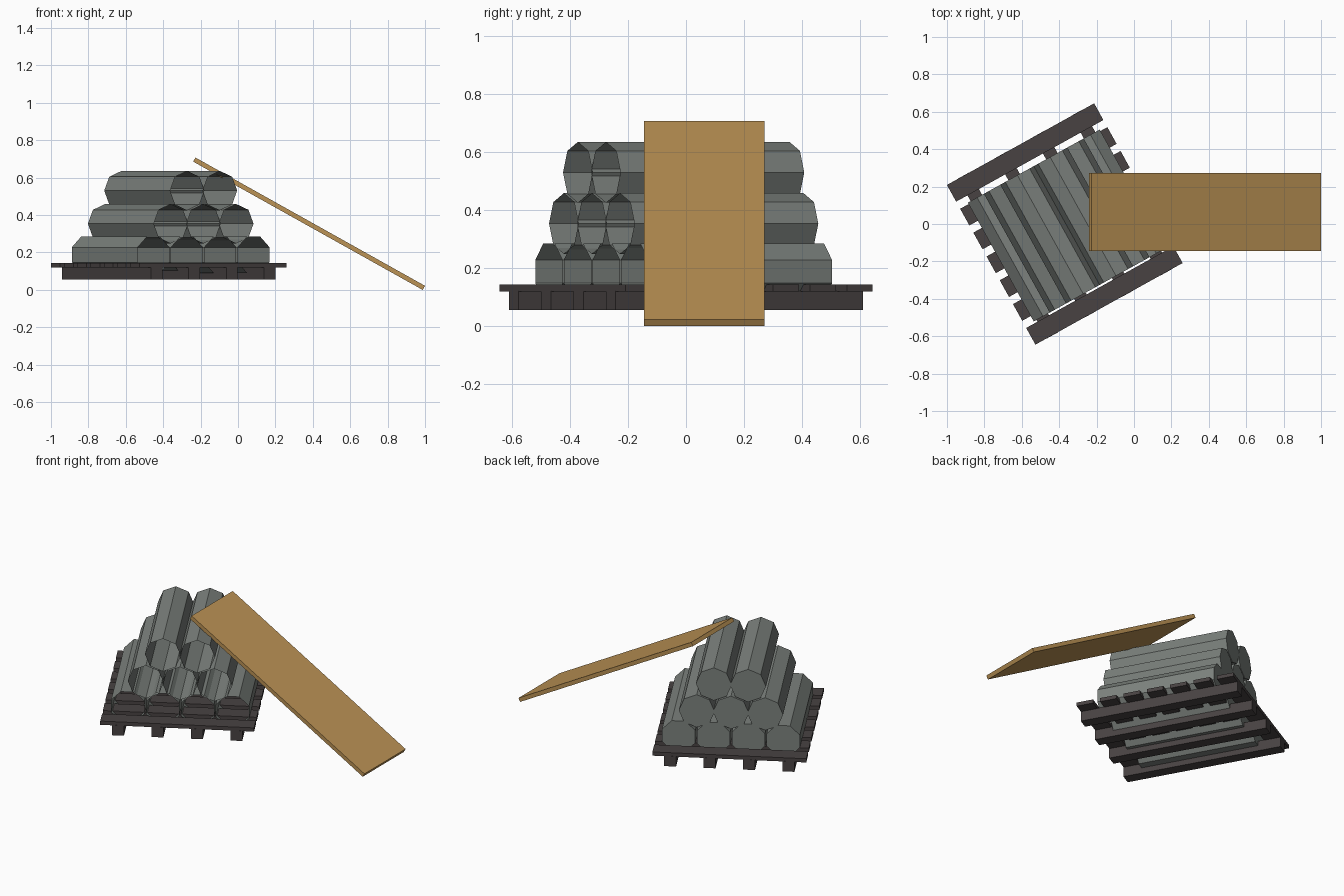
import bpy, bmesh, math
from mathutils import Matrix

if "Cube" in bpy.data.objects:
    bpy.data.objects.remove(bpy.data.objects["Cube"])

def material(name, rgb):
    m = bpy.data.materials.new(name)
    m.diffuse_color = (*rgb, 1)
    m.use_nodes = True
    m.node_tree.nodes["Principled BSDF"].inputs["Base Color"].default_value = m.diffuse_color
    return m

DARK = material("dark_timber", (0.065, 0.055, 0.055))
GREY = material("pipe_grey", (0.20, 0.22, 0.205))
WOOD = material("plank_wood", (0.50, 0.29, 0.09))

def add_object(name, bm, mat, matrix):
    mesh = bpy.data.meshes.new(name)
    bm.to_mesh(mesh)
    bm.free()
    mesh.materials.append(mat)
    ob = bpy.data.objects.new(name, mesh)
    ob.matrix_world = matrix
    bpy.context.collection.objects.link(ob)
    return ob

def box(name, size, loc, mat, base):
    bm = bmesh.new()
    bmesh.ops.create_cube(bm, size=1)
    bmesh.ops.scale(bm, vec=size, verts=bm.verts)
    return add_object(name, bm, mat, base @ Matrix.Translation(loc))

def pipe(name, loc, length, radius, turn, base):
    # eight-sided tube along local y, closed at the back and open at the front
    bm = bmesh.new()
    bmesh.ops.create_cone(bm, cap_ends=True, segments=8, radius1=radius,
                          radius2=radius, depth=length)
    front = [f for f in bm.faces if f.normal.z > 0.9]
    bmesh.ops.delete(bm, geom=front, context='FACES_ONLY')
    bmesh.ops.rotate(bm, verts=bm.verts, matrix=Matrix.Rotation(turn, 3, 'Z'))
    bmesh.ops.rotate(bm, verts=bm.verts, matrix=Matrix.Rotation(math.pi / 2, 3, 'X'))
    return add_object(name, bm, GREY, base @ Matrix.Translation(loc))

# Pallet, turned on the ground plane
pallet = Matrix.Translation((-0.37, 0, 0)) @ Matrix.Rotation(math.radians(29), 4, 'Z')
for i in range(7):
    box(f"deck_board_{i+1}", (0.90, 0.102, 0.024),
        (0, -0.437 + i * 0.1457, 0.130), DARK, pallet)
for i in range(4):
    box(f"pallet_beam_{i+1}", (0.07, 0.978, 0.065),
        (-0.346 + i * 0.2307, 0, 0.0875), DARK, pallet)

# Stacked pipes: four, three, two; the bottom row lies on its flats
for row, (count, z, turn, pitch) in enumerate([
        (4, 0.187, math.pi / 8, 0.204),
        (3, 0.353, 0, 0.200),
        (2, 0.530, 0, 0.200)]):
    for i in range(count):
        pipe(f"pipe_row{row+1}_{i+1}",
             (0.005 + (i - (count - 1) / 2) * pitch, -0.012, z),
             0.726, 0.105, turn, pallet)

# Leaning plank
lean = Matrix.Translation((0.38, 0.063, 0.353)) @ Matrix.Rotation(math.radians(29.2), 4, 'Y')
box("leaning_plank", (1.406, 0.417, 0.025), (0, 0, 0), WOOD, lean)
